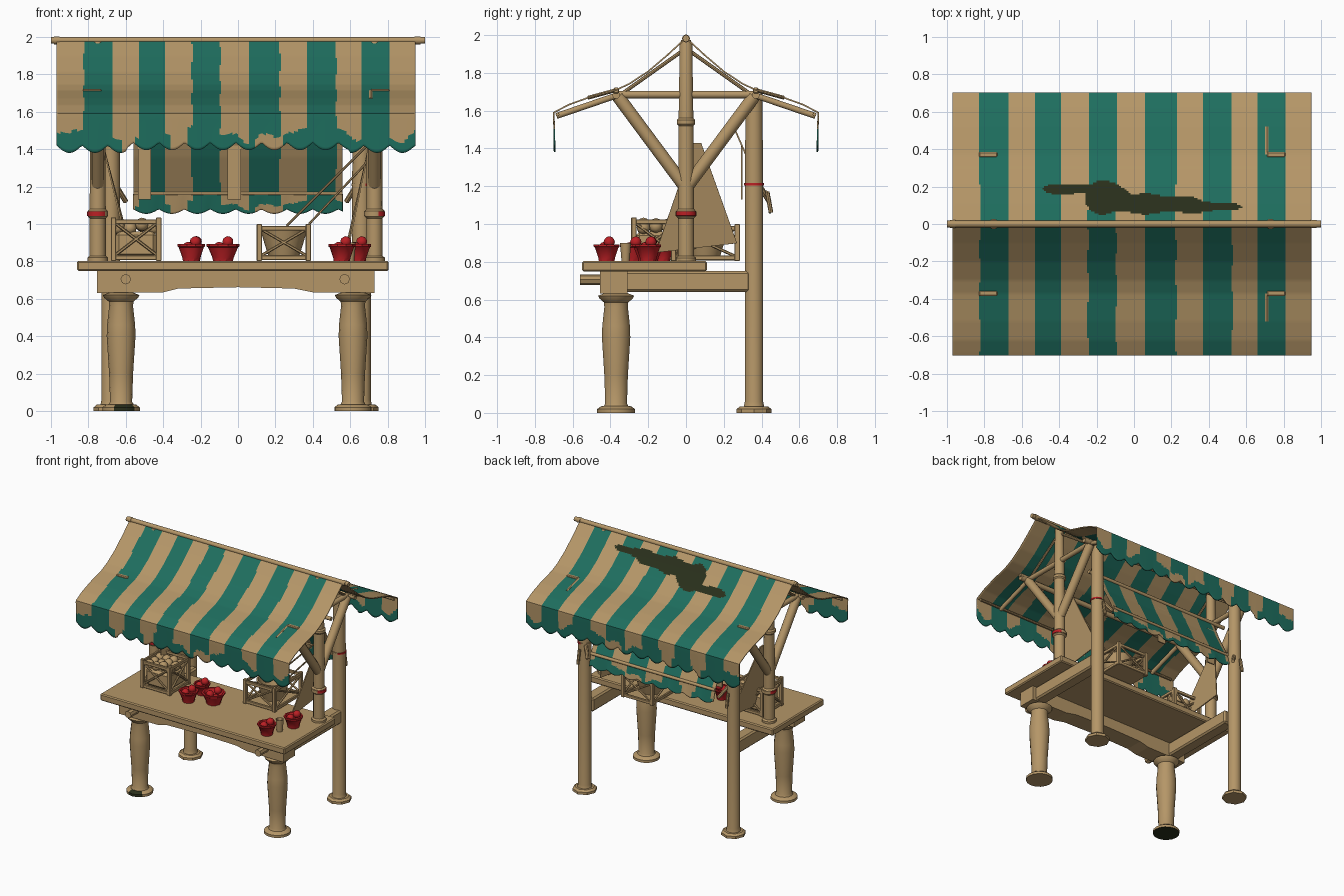
import bpy, bmesh, math, random
from mathutils import Vector

if "Cube" in bpy.data.objects:
    bpy.data.objects.remove(bpy.data.objects["Cube"])
random.seed(4)

def material(name, c):
    m = bpy.data.materials.new(name)
    m.diffuse_color = (*c, 1)
    m.use_nodes = True
    m.node_tree.nodes["Principled BSDF"].inputs["Base Color"].default_value = m.diffuse_color
    return m

TAN = material("tan_wood_and_canvas", (0.46, 0.305, 0.137))
TEAL = material("teal_stripe", (0.013, 0.155, 0.112))
RED = material("red_paint", (0.50, 0.014, 0.018))
DARK = material("dark_stain", (0.022, 0.028, 0.011))

def finish(name, bm, mats, smooth=35):
    me = bpy.data.meshes.new(name)
    bmesh.ops.recalc_face_normals(bm, faces=bm.faces[:])
    bm.to_mesh(me)
    bm.free()
    ob = bpy.data.objects.new(name, me)
    bpy.context.collection.objects.link(ob)
    for m in mats:
        me.materials.append(m)
    if smooth:
        bpy.ops.object.select_all(action='DESELECT')
        ob.select_set(True)
        bpy.context.view_layer.objects.active = ob
        bpy.ops.object.shade_smooth_by_angle(angle=math.radians(smooth))
    return ob

def lathe(name, prof, loc, mat=TAN, n=14, side=None, reach=0.3):
    # profile of (radius, z), capped; with side given, only faces turned that way get mat
    bm = bmesh.new()
    rings = [[bm.verts.new((loc[0] + r * math.cos(2 * math.pi * i / n),
                            loc[1] + r * math.sin(2 * math.pi * i / n), loc[2] + z))
              for i in range(n)] for r, z in prof]
    for a, b in zip(rings, rings[1:]):
        for i in range(n):
            f = bm.faces.new((a[i], a[(i + 1) % n], b[(i + 1) % n], b[i]))
            t = 2 * math.pi * (i + 0.5) / n
            f.material_index = int(bool(side) and math.cos(t) * side[0] + math.sin(t) * side[1] < reach)
    bm.faces.new(rings[0])
    bm.faces.new(rings[-1])
    return finish(name, bm, [mat, TAN])

def pole(name, p, q, r, mat=TAN, n=12):
    p, q = Vector(p), Vector(q)
    bm = bmesh.new()
    bmesh.ops.create_cone(bm, cap_ends=True, segments=n, radius1=r, radius2=r, depth=(q - p).length)
    bm.transform((q - p).to_track_quat('Z', 'Y').to_matrix().to_4x4())
    bmesh.ops.translate(bm, verts=bm.verts, vec=(p + q) / 2)
    return finish(name, bm, [mat])

def box(name, lo, hi, mat=TAN, bevel=0.006):
    bm = bmesh.new()
    bmesh.ops.create_cube(bm, size=1)
    for v in bm.verts:
        v.co = [(lo[i] + hi[i]) / 2 + v.co[i] * (hi[i] - lo[i]) for i in range(3)]
    if bevel:
        bmesh.ops.bevel(bm, geom=bm.edges[:], offset=bevel, segments=1, affect='EDGES')
    return finish(name, bm, [mat], 0)

# ---------- striped canvas ----------
STRIPES = [(-0.825, -0.67), (-0.53, -0.39), (-0.245, -0.095), (0.06, 0.225), (0.37, 0.525), (0.66, 0.81)]
STAINS = [(-0.14, 0.14, 0.13, 0.085), (-0.34, 0.185, 0.14, 0.03), (0.06, 0.105, 0.3, 0.05), (0.3, 0.09, 0.25, 0.03)]

def resample(pts, step):
    out = []
    for a, b in zip(pts, pts[1:]):
        a, b = Vector(a), Vector(b)
        k = max(1, round((b - a).length / step))
        out += [a.lerp(b, i / k) for i in range(k)]
    return out + [Vector(pts[-1])]

def cloth(name, path, x0, x1, drop, out, wave, stained=False):
    rows = resample(path, 0.012)
    hem, nx = 12, int((x1 - x0) / 0.01)
    bm = bmesh.new()
    end = rows[-1]
    grid = []
    for i in range(nx + 1):
        x = x0 + (x1 - x0) * i / nx
        low = drop + wave * abs(math.sin(math.pi * (x - x0) / 0.137)) + 0.015 * (abs(x) > 0.6)
        col = [bm.verts.new((x, p[0], p[1])) for p in rows]
        col += [bm.verts.new((x, end[0] + out * t / hem, end[1] - low * t / hem)) for t in range(1, hem + 1)]
        grid.append(col)
    for a, b in zip(grid, grid[1:]):
        for j in range(len(a) - 1):
            f = bm.faces.new((a[j], b[j], b[j + 1], a[j + 1]))
            c = f.calc_center_median()
            w = 0.005 * math.sin(23 * c.z + 9 * c.y + 3 * c.x)
            f.material_index = int(any(s < c.x + w < e for s, e in STRIPES))
            # hem is mostly dyed teal with a ragged upper edge
            depth = (j - len(rows) + 1) / hem
            if depth > 0.56 + 0.14 * math.sin(9 * c.x + 1) + 0.08 * math.sin(31 * c.x):
                f.material_index = int(not (0.09 < c.x < 0.24 or -0.62 < c.x < -0.55 or -0.36 < c.x < -0.27))
            if stained and any(((c.x - u) / p) ** 2 + ((c.y - v) / q) ** 2 < 1 + 0.25 * math.sin(25 * c.x)
                               for u, v, p, q in STAINS):
                f.material_index = 2
    ob = finish(name, bm, [TAN, TEAL, DARK], 30)
    s = ob.modifiers.new("thickness", 'SOLIDIFY')
    s.thickness, s.offset = 0.008, 0
    return ob

ROOF = [(0, 1.985), (0.1, 1.893), (0.2, 1.808), (0.3, 1.742), (0.37, 1.71), (0.52, 1.668), (0.62, 1.632), (0.70, 1.59)]
for s, nm in ((-1, "front"), (1, "back")):
    cloth(nm + "_canopy", [(s * y, z) for y, z in ROOF], -0.97, 0.95, 0.155, -s * 0.004, 0.04, s > 0)
cloth("rear_small_awning", [(0.25, 1.52), (0.32, 1.36), (0.42, 1.17)], -0.56, 0.56, 0.09, 0.025, 0.025)

# ---------- roof frame ----------
pole("ridge_pole", (-1, 0, 1.982), (1, 0, 1.982), 0.018)
for x in (-0.97, 0.96):
    pole("ridge_cap", (x - 0.015, 0, 1.982), (x + 0.015, 0, 1.982), 0.021)
for s in (-1, 1):
    pole("purlin", (-0.8, s * 0.37, 1.683), (0.8, s * 0.37, 1.683), 0.02)
    pole("eave_rod", (-0.93, s * 0.68, 1.58), (0.93, s * 0.68, 1.58), 0.01, n=8)
pole("awning_top_rod", (-0.66, 0.26, 1.51), (0.66, 0.26, 1.51), 0.015)
pole("awning_low_rod", (-0.56, 0.425, 1.165), (0.56, 0.425, 1.165), 0.012)
for x in (-0.5, -0.02):
    box("awning_strap", (x - 0.035, 0.29, 1.13), (x + 0.035, 0.30, 1.42), bevel=0)

for sx in (-1, 1):
    px = 0.74 * sx - 0.01
    # centre post with collars and a partly painted binding
    lathe("centre_post", [(0.055, 0.79), (0.055, 0.82), (0.043, 0.83), (0.043, 1.03), (0.053, 1.04),
                          (0.053, 1.07), (0.043, 1.08), (0.041, 1.52), (0.05, 1.53), (0.05, 1.55),
                          (0.04, 1.56), (0.034, 1.95), (0.025, 1.975)], (px, 0, 0))
    lathe("red_binding", [(0.05, 1.042), (0.056, 1.044), (0.056, 1.066), (0.05, 1.068)], (px, 0, 0), RED, 16,
          (1, 0.1) if sx > 0 else (-0.6, -0.8), 0.3 if sx > 0 else 0)
    pole("cross_tie", (px, -0.38, 1.685), (px, 0.38, 1.685), 0.02)
    for s in (-1, 1):
        pole("diagonal_brace", (px, 0, 1.19), (px, s * 0.36, 1.675), 0.034)
        pole("outer_rafter", (px, s * 0.36, 1.683), (px, s * 0.685, 1.572), 0.016)
        pole("upper_rafter", (px, 0, 1.93), (px, s * 0.36, 1.675), 0.01, n=8)
        # tie ends poking through the canvas
        box("tie_end", (px + 0.03 * sx - 0.05, s * 0.37 - 0.015, 1.69), (px + 0.03 * sx + 0.05, s * 0.37 + 0.015, 1.722))
        if sx > 0:
            pole("tie_hook", (px - 0.02, s * 0.37, 1.709), (px - 0.02, s * 0.52, 1.668), 0.01, n=6)
    # rear post
    bx = 0.67 * sx - 0.01
    lathe("rear_post", [(0.06, 0.02), (0.055, 0.035), (0.05, 0.06), (0.05, 1.2), (0.045, 1.69)], (bx, 0.36, 0))
    lathe("rear_foot_plate", [(0.092, 0), (0.092, 0.02), (0.075, 0.034)], (bx, 0.36, 0), n=8)
    if sx > 0:
        lathe("rear_red_binding", [(0.045, 1.202), (0.054, 1.204), (0.054, 1.216), (0.045, 1.218)],
              (bx, 0.36, 0), RED, 16, (1, 0.2), 0.3)
    pole("awning_bracket", (bx, 0.36, 1.25), (bx - 0.08 * sx, 0.44, 1.12), 0.014, n=8)
    pole("awning_hook", (bx, 0.43, 1.17), (bx, 0.45, 1.06), 0.012, n=8)
    # turned front leg
    lx = 0.62 * sx - 0.005
    lathe("front_leg", [(0.07, 0.03), (0.059, 0.05), (0.064, 0.2), (0.077, 0.4), (0.075, 0.46), (0.064, 0.56),
                        (0.066, 0.585), (0.09, 0.605), (0.098, 0.62), (0.06, 0.635)], (lx, -0.37, 0))
    lathe("front_foot", [(0.1, 0), (0.1, 0.02), (0.08, 0.035), (0.06, 0.036)], (lx, -0.37, 0),
          DARK if sx < 0 else TAN, 16, (0.2, -1), 0.75)
    box("side_beam", (0.65 * sx - 0.05, -0.36, 0.64), (0.65 * sx + 0.05, 0.34, 0.75), bevel=0.012)
    pole("apron_peg", (0.585 * sx - 0.015, -0.56, 0.705), (0.585 * sx - 0.015, -0.42, 0.705), 0.028, n=8)
    # hanging side sheet
    bm = bmesh.new()
    bm.faces.new([bm.verts.new(c) for c in ((px - 0.03 * sx, 0.04, 1.43), (px - 0.03 * sx, 0.08, 1.43),
                                            (0.58 * sx, 0.27, 0.9), (0.58 * sx, -0.16, 0.85))])
    sh = finish("hanging_sheet", bm, [TAN], 0)
    sh.modifiers.new("thickness", 'SOLIDIFY').thickness = 0.008

for a, b in (((0.69, 0.03, 1.42), (0.26, 0.05, 0.99)), ((0.68, 0.0, 1.32), (0.38, 0.02, 1.0))):
    pole("guy_rope", a, b, 0.006, n=6)

# ---------- counter ----------
box("counter_top", (-0.86, -0.55, 0.748), (0.805, 0.11, 0.803), bevel=0.008)
bm = bmesh.new()
outline = [(-0.755, 0.75), (-0.755, 0.632), (-0.4, 0.635), (-0.32, 0.655), (0, 0.662), (0.3, 0.655),
           (0.4, 0.635), (0.73, 0.632), (0.73, 0.75)]
face = bm.faces.new([bm.verts.new((x, -0.455, z)) for x, z in outline])
ext = bmesh.ops.extrude_face_region(bm, geom=[face])
bmesh.ops.translate(bm, verts=[v for v in ext['geom'] if isinstance(v, bmesh.types.BMVert)], vec=(0, 0.145, 0))
finish("front_apron", bm, [TAN], 0)

# ---------- crates ----------
def crate(x0, x1, y0, y1, z0, z1):
    t = 0.028
    for x in (x0, x1 - t):
        for y in (y0, y1 - t):
            box("crate_corner", (x, y, z0), (x + t, y + t, z1), bevel=0.003)
    for z in (z0 + 0.005, z1 - 0.035):
        for y in (y0 + 0.003, y1 - 0.021):
            box("crate_rail", (x0, y, z), (x1, y + 0.018, z + 0.025), bevel=0.003)
        for x in (x0 + 0.003, x1 - 0.021):
            box("crate_rail", (x, y0, z), (x + 0.018, y1, z + 0.025), bevel=0.003)
    for a, b in ((z0 + 0.02, z1 - 0.02), (z1 - 0.02, z0 + 0.02)):
        for y in (y0 + 0.012, y1 - 0.012):
            pole("crate_cross", (x0 + 0.01, y, a), (x1 - 0.01, y, b), 0.008, n=6)
        for x in (x0 + 0.012, x1 - 0.012):
            pole("crate_cross", (x, y0 + 0.01, a), (x, y1 - 0.01, b), 0.008, n=6)
    box("crate_floor", (x0 + 0.01, y0 + 0.01, z0 + 0.005), (x1 - 0.01, y1 - 0.01, z0 + 0.02), bevel=0)

def ball(name, loc, r, mat):
    bm = bmesh.new()
    bmesh.ops.create_icosphere(bm, subdivisions=2, radius=r)
    bmesh.ops.translate(bm, verts=bm.verts, vec=loc)
    return finish(name, bm, [mat], 50)

crate(-0.68, -0.41, -0.29, -0.02, 0.803, 1.035)
box("crate_filling", (-0.655, -0.265, 0.82), (-0.435, -0.045, 0.96), bevel=0.02)
for i in range(4):
    for j in range(3):
        ball("crate_produce", (-0.64 + 0.063 * i, -0.225 + 0.066 * j, 0.975 + random.uniform(0, 0.025)), 0.036, TAN)
crate(0.1, 0.39, -0.08, 0.285, 0.803, 1.0)
lathe("basket_in_crate", [(0.08, 0.82), (0.105, 0.9), (0.125, 0.97), (0.112, 0.97), (0.07, 0.86)], (0.245, 0.1, 0))

# ---------- red bowls with fruit ----------
for x, y, r in ((-0.25, -0.28, 0.072), (-0.08, -0.2, 0.086), (0.555, -0.42, 0.07), (0.64, -0.2, 0.07), (-0.24, -0.12, 0.06)):
    lathe("bowl", [(r * 0.62, 0.803), (r * 0.66, 0.82), (r * 0.93, 0.875), (r * 1.03, 0.88), (r * 1.03, 0.892),
                   (r * 0.86, 0.892), (r * 0.6, 0.85)], (x, y, 0), RED, 10)
    for dx, dy, dz in ((0.3, 0.2, 0.905), (-0.25, -0.2, 0.875)):
        ball("fruit", (x + dx * r, y + dy * r, dz), 0.03, RED)
lathe("cup", [(0.022, 0.803), (0.03, 0.9), (0.024, 0.9), (0.018, 0.85)], (0.6, -0.32, 0))
